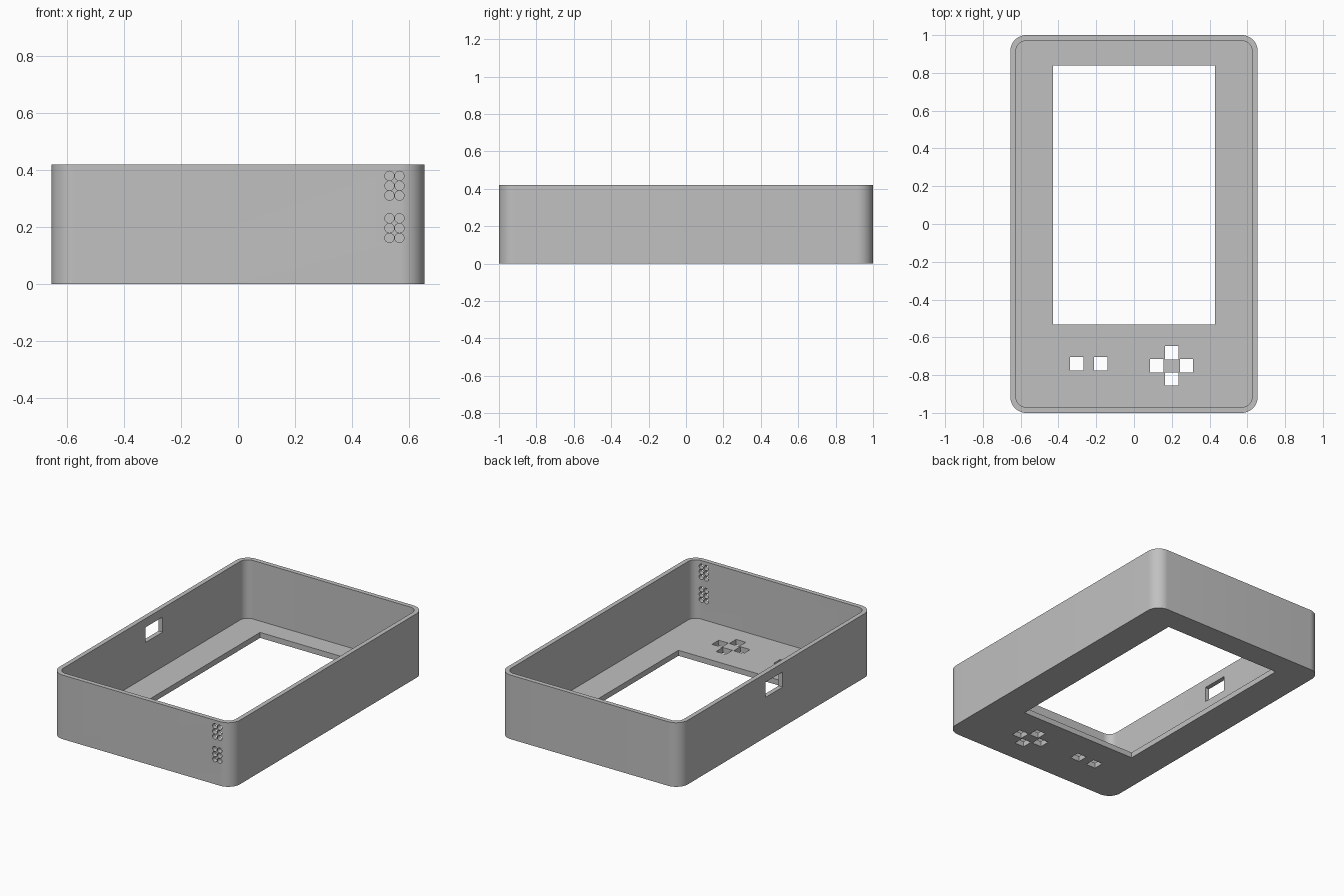
import bpy, bmesh, math
from mathutils import Matrix, Vector

if "Cube" in bpy.data.objects:
    bpy.data.objects.remove(bpy.data.objects["Cube"], do_unlink=True)

HALF_X, HALF_Y, HEIGHT = 0.655, 1.0, 0.42
WALL, FLOOR, RADIUS = 0.03, 0.036, 0.085

grey = bpy.data.materials.new("plain grey")
grey.use_nodes = True
grey.diffuse_color = (0.53, 0.53, 0.53, 1)
grey.node_tree.nodes["Principled BSDF"].inputs["Base Color"].default_value = grey.diffuse_color


def make_object(name, bm):
    bmesh.ops.recalc_face_normals(bm, faces=bm.faces)
    mesh = bpy.data.meshes.new(name)
    bm.to_mesh(mesh)
    bm.free()
    mesh.materials.append(grey)
    obj = bpy.data.objects.new(name, mesh)
    bpy.context.collection.objects.link(obj)
    return obj


def rounded_block(name, hx, hy, r, z0, z1, steps=12):
    """Upright block with rounded vertical edges."""
    bm = bmesh.new()
    ring = []
    for k, (sx, sy) in enumerate([(1, 1), (-1, 1), (-1, -1), (1, -1)]):
        for i in range(steps + 1):
            a = math.pi / 2 * (k + i / steps)
            ring.append(bm.verts.new((sx * (hx - r) + r * math.cos(a),
                                      sy * (hy - r) + r * math.sin(a), z0)))
    face = bm.faces.new(ring)
    top = bmesh.ops.extrude_face_region(bm, geom=[face])["geom"]
    bmesh.ops.translate(bm, vec=(0, 0, z1 - z0),
                        verts=[v for v in top if isinstance(v, bmesh.types.BMVert)])
    return make_object(name, bm)


def add_box(bm, low, high):
    low, high = Vector(low), Vector(high)
    m = Matrix.Translation((low + high) / 2) @ Matrix.Diagonal((*(high - low), 1))
    bmesh.ops.create_cube(bm, size=1, matrix=m)


# Outer shell and the open cavity
case = rounded_block("case_shell", HALF_X, HALF_Y, RADIUS, 0, HEIGHT)
cavity = rounded_block("cavity_cutter", HALF_X - WALL, HALF_Y - WALL,
                       RADIUS - WALL, FLOOR, HEIGHT + 0.1)

# All openings in one cutter
bm = bmesh.new()
# Screen opening in the floor
add_box(bm, (-0.428, -0.533, -0.1), (0.428, 0.84, 0.1))
# Two action buttons and the four direction buttons
buttons = [(-0.303, -0.74), (-0.176, -0.74), (0.2, -0.682), (0.2, -0.82),
           (0.12, -0.751), (0.278, -0.751)]
for x, y in buttons:
    add_box(bm, (x - 0.035, y - 0.035, -0.1), (x + 0.035, y + 0.035, 0.1))
# Port in the side wall
add_box(bm, (-0.75, -0.065, 0.263), (-0.55, 0.112, 0.362))
# Two groups of round holes in the front wall
for group in (0.197, 0.346):
    for row in (-1, 0, 1):
        for x in (0.532, 0.567):
            m = Matrix.Translation((x, -1, group + row * 0.0345)) @ Matrix.Rotation(math.pi / 2, 4, "X")
            bmesh.ops.create_cone(bm, cap_ends=True, segments=24, radius1=0.0164,
                                  radius2=0.0164, depth=0.2, matrix=m)
openings = make_object("openings_cutter", bm)

# Cut the shell, then drop the cutters
bpy.context.view_layer.objects.active = case
for cutter in (cavity, openings):
    cutter.hide_render = True
    mod = case.modifiers.new(cutter.name, "BOOLEAN")
    mod.operation, mod.solver, mod.object = "DIFFERENCE", "EXACT", cutter
    bpy.ops.object.modifier_apply(modifier=mod.name)
    bpy.data.objects.remove(cutter, do_unlink=True)

bpy.ops.object.select_all(action="DESELECT")
case.select_set(True)
bpy.ops.object.shade_smooth_by_angle(angle=math.radians(30))
